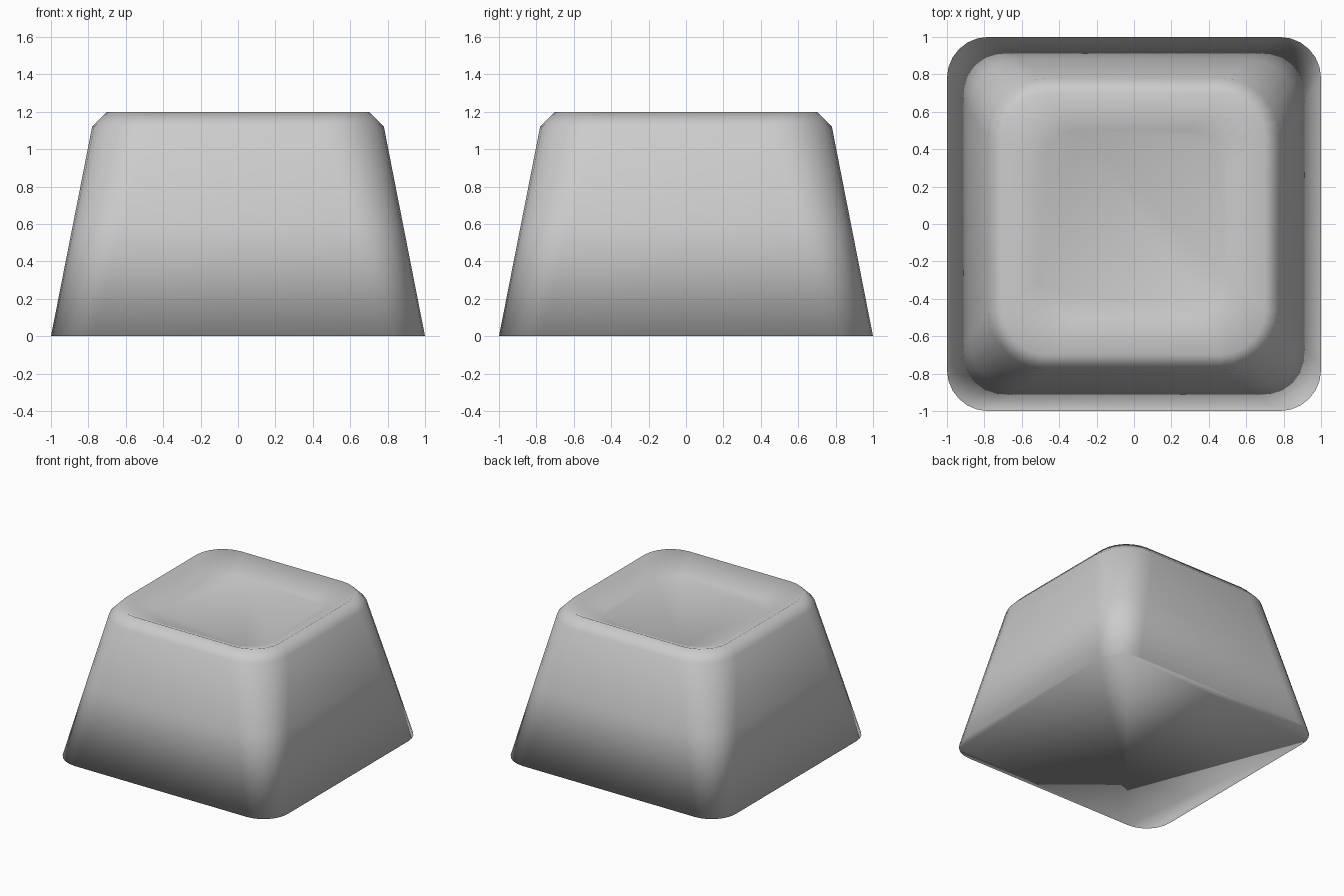
import bpy
import bmesh
from math import cos, sin, pi

cube = bpy.data.objects.get("Cube")
if cube:
    bpy.data.objects.remove(cube, do_unlink=True)

CORNER_STEPS = 6


def rounded_square(bm, half, radius, z):
    """Ring of vertices around a square with rounded corners."""
    ring = []
    centre = half - radius
    for corner, (sx, sy) in enumerate([(1, 1), (-1, 1), (-1, -1), (1, -1)]):
        for step in range(CORNER_STEPS + 1):
            a = (corner + step / CORNER_STEPS) * pi / 2
            ring.append(bm.verts.new((sx * centre + radius * cos(a),
                                      sy * centre + radius * sin(a), z)))
    return ring


# Plain grey plastic
grey = bpy.data.materials.new("light grey plastic")
grey.use_nodes = True
colour = (0.6, 0.6, 0.6, 1)
grey.diffuse_color = colour
grey.node_tree.nodes["Principled BSDF"].inputs["Base Color"].default_value = colour

# Rings from the base up the tapered wall, over the chamfer, into the dish:
# half width, corner radius, height
profile = [
    (1.00, 0.22, 0.00),
    (0.882, 0.27, 0.60),
    (0.78, 0.32, 1.12),
    (0.70, 0.24, 1.20),
    (0.50, 0.20, 1.10),
]

bm = bmesh.new()
rings = [rounded_square(bm, *row) for row in profile]
for low, high in zip(rings, rings[1:]):
    count = len(low)
    for i in range(count):
        j = (i + 1) % count
        bm.faces.new((low[i], low[j], high[j], high[i]))

# Closed base and dish floor
bm.faces.new(rings[0][::-1])
bm.faces.new(rings[-1])
for face in bm.faces:
    face.smooth = True

mesh = bpy.data.meshes.new("key_cap")
bm.to_mesh(mesh)
bm.free()
mesh.materials.append(grey)
key_cap = bpy.data.objects.new("key_cap", mesh)
bpy.context.scene.collection.objects.link(key_cap)
